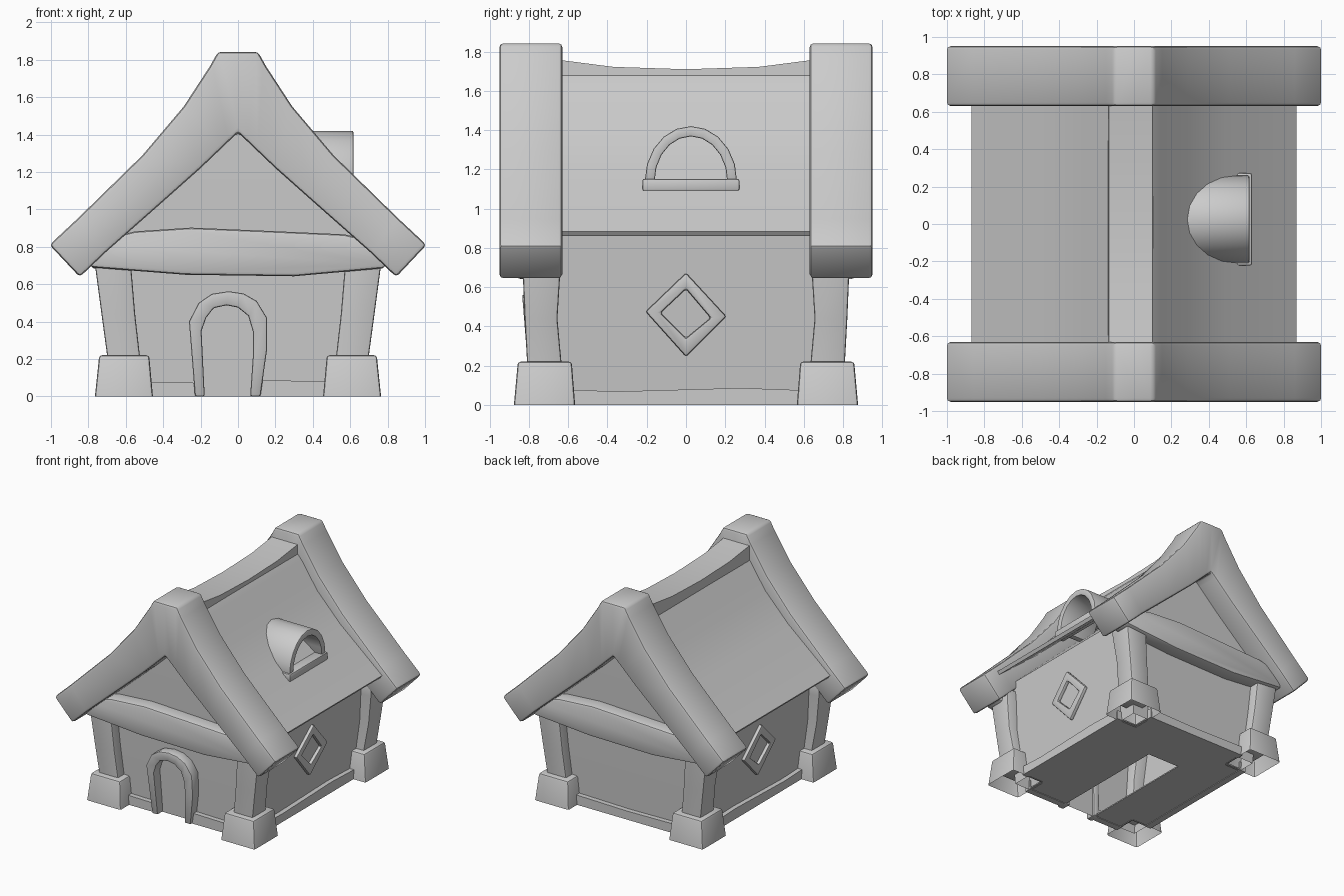
import bpy, bmesh, math

if "Cube" in bpy.data.objects:
    bpy.data.objects.remove(bpy.data.objects["Cube"])

grey = bpy.data.materials.new("plain grey")
grey.diffuse_color = (0.6, 0.6, 0.6, 1)
grey.use_nodes = True
grey.node_tree.nodes["Principled BSDF"].inputs["Base Color"].default_value = grey.diffuse_color

AXES = {'x': lambda u, v, w: (w, u, v),
        'y': lambda u, v, w: (u, w, v),
        'z': lambda u, v, w: (u, v, w)}


def make(name, verts, faces, bevel=0.0):
    bm = bmesh.new()
    vs = [bm.verts.new(v) for v in verts]
    for f in faces:
        bm.faces.new([vs[i] for i in f])
    bmesh.ops.recalc_face_normals(bm, faces=bm.faces[:])
    if bevel:
        sharp = [e for e in bm.edges if len(e.link_faces) == 2 and e.calc_face_angle(0) > 0.7]
        bmesh.ops.bevel(bm, geom=sharp, offset=bevel, segments=2, profile=0.5,
                        affect='EDGES', clamp_overlap=True)
    me = bpy.data.meshes.new(name)
    bm.to_mesh(me)
    bm.free()
    me.materials.append(grey)
    ob = bpy.data.objects.new(name, me)
    bpy.context.collection.objects.link(ob)
    bpy.ops.object.select_all(action='DESELECT')
    ob.select_set(True)
    bpy.context.view_layer.objects.active = ob
    bpy.ops.object.shade_smooth_by_angle(angle=math.radians(32))
    return ob


def loft(name, rings, bevel=0.0, cap_start=True):
    """Skin equal-sized closed rings of points, with capped ends."""
    n = len(rings[0])
    verts = [p for r in rings for p in r]
    faces = [(k * n + i, k * n + (i + 1) % n, (k + 1) * n + (i + 1) % n, (k + 1) * n + i)
             for k in range(len(rings) - 1) for i in range(n)]
    faces.append([(len(rings) - 1) * n + i for i in range(n)])
    if cap_start:
        faces.append(list(range(n)))
    return make(name, verts, faces, bevel)


def prism(name, profile, axis, a, b, bevel=0.0):
    m = AXES[axis]
    return loft(name, [[m(u, v, w) for u, v in profile] for w in (a, b)], bevel)


def frame(name, outer, inner, axis, a, b, closed=False, bevel=0.0):
    """Band between an outer and an inner path, extruded from a to b."""
    m = AXES[axis]
    verts, faces, n = [], [], len(outer)
    for o, i in zip(outer, inner):
        verts += [m(*o, a), m(*o, b), m(*i, b), m(*i, a)]
    for k in range(n if closed else n - 1):
        j = (k + 1) % n
        faces += [(4 * k + c, 4 * k + (c + 1) % 4, 4 * j + (c + 1) % 4, 4 * j + c) for c in range(4)]
    if not closed:
        faces += [(0, 1, 2, 3), tuple(4 * n - 4 + c for c in range(4))]
    return make(name, verts, faces, bevel)


def rect(x0, x1, y0, y1, z):
    return [(x0, y0, z), (x1, y0, z), (x1, y1, z), (x0, y1, z)]


def mirrored(half):
    """Right half of a profile, centre point first -> both halves."""
    return half + [(-x, z) for x, z in reversed(half) if x > 0]


# walls with gable ends, leaning slightly outwards
walls = rect(-.61, .61, -.722, .722, 0) + rect(-.685, .685, -.755, .755, .86) + [(0, -.755, 1.5), (0, .755, 1.5)]
make("walls", walls, [(0, 1, 5, 4), (1, 2, 6, 5), (2, 3, 7, 6), (3, 0, 4, 7),
                      (4, 5, 8), (6, 7, 9), (5, 6, 9, 8), (7, 4, 8, 9)])

# floor, notched at the footings and with a slot behind the door
prism("floor", [(-.47, -.72), (-.2, -.72), (-.2, .3), (.1, .3), (.1, -.72), (.47, -.72),
                (.47, -.58), (.61, -.58), (.61, .58), (.47, .58), (.47, .72),
                (-.47, .72), (-.47, .58), (-.61, .58), (-.61, -.58), (-.47, -.58)], 'z', 0.005, 0.015)

# slightly wavy base trim between the footings, interrupted at the door
side_wave = [(-.58, 0), (.58, 0), (.58, .075), (.28, .086), (-.36, .068), (-.58, .077)]
for s, n in ((-1, "left"), (1, "right")):
    prism(n + "_base_trim", side_wave, 'x', s * .60, s * .655)
prism("back_base_trim", [(-.47, 0), (.47, 0), (.47, .08), (0, .07), (-.47, .077)], 'y', .71, .765)
prism("front_left_base_trim", [(-.47, 0), (-.2, 0), (-.2, .072), (-.47, .077)], 'y', -.765, -.71)
prism("front_right_base_trim", [(.09, 0), (.47, 0), (.47, .08), (.09, .087)], 'y', -.765, -.71)

# corner posts on tapered footing blocks
for sx, nx in ((-1, "left"), (1, "right")):
    for sy, ny in ((-1, "front"), (1, "back")):
        levels = [(.515, .69, .635, .805, .08), (.525, .70, .635, .81, .22),
                  (.55, .73, .655, .822, .44), (.57, .762, .64, .832, .68), (.58, .765, .64, .832, .78)]
        loft(f"{ny}_{nx}_post", [rect(sx * a, sx * b, sy * c, sy * d, z)
                                 for a, b, c, d, z in levels], .012)
        loft(f"{ny}_{nx}_footing", [rect(sx * .455, sx * .765, sy * .565, sy * .877, 0),
                                    rect(sx * .475, sx * .742, sy * .582, sy * .857, .22)],
             .015, cap_start=False)

# thick gable rafters and bowed cross beams, front and back
raft_out = mirrored([(0, 1.842), (.107, 1.842), (.15, 1.765), (.29, 1.55), (.51, 1.29),
                     (.86, .948), (1.008, .81)])
raft_in = mirrored([(0, 1.41), (.04, 1.373), (.09, 1.325), (.2, 1.22), (.40, 1.042),
                    (.71, .768), (.846, .638)])
# rotate the paths so they run from the left foot over the ridge to the right foot
raft_out, raft_in = raft_out[7:] + raft_out[:7], raft_in[7:] + raft_in[:7]
beam = [(-.79, .69), (-.28, .65), (.30, .642), (.79, .686), (.76, .82), (.57, .866),
        (.15, .885), (-.25, .902), (-.55, .882), (-.76, .83)]
for s, n in ((-1, "front"), (1, "back")):
    frame(n + "_rafters", raft_out, raft_in, 'y', s * .63, s * .951, bevel=.02)
    prism(n + "_beam", [(-s * x, z) for x, z in beam], 'y', s * .70, s * .865, .02)

# curved roof slab, its eaves cut square to the slope
prism("roof", mirrored([(0, 1.68), (.10, 1.68), (.14, 1.635), (.28, 1.425), (.49, 1.205), (.87, .884),
                        (.852, .86), (.46, 1.185), (.25, 1.40), (.10, 1.60), (0, 1.64)]),
      'y', -.64, .64)

# sagging ridge cap
loft("ridge_cap", [[(-.14, y, 1.60), (-.135, y, z), (.10, y, z), (.105, y, 1.60)]
                   for y, z in ((-.65, 1.758), (-.37, 1.722), (0, 1.71), (.37, 1.722), (.65, 1.758))])


# arched dormer on the right slope, with sill
def arch(r, h, n=10):
    return [(.025 - r * math.cos(math.pi * i / n), 1.14 + h * math.sin(math.pi * i / n))
            for i in range(n + 1)]


frame("dormer_arch", arch(.235, .28), arch(.185, .228), 'x', .28, .617, bevel=.008)
prism("dormer_sill", [(-.222, 1.09), (.272, 1.09), (.272, 1.152), (-.222, 1.152)], 'x', .54, .63, .01)

# diamond window frames on both sides, leaning with the walls
outer = [(0, .673), (.206, .45), (0, .245), (-.206, .475)]
inner = [(0, .59), (.125, .443), (0, .34), (-.13, .468)]
for s, n in ((-1, "left"), (1, "right")):
    win = frame(n + "_window_frame", outer, inner, 'x', s * .60, s * .638, closed=True, bevel=.012)
    for v in win.data.vertices:
        v.co.x += s * .085 * v.co.z

# crooked arched door frame, leaning with the front wall
door_out = [(-.23, 0), (-.262, .40), (-.21, .50), (-.14, .548), (-.05, .562), (.03, .55),
            (.10, .51), (.155, .42), (.155, .25), (.12, 0)]
door_in = [(-.178, 0), (-.195, .35), (-.17, .42), (-.13, .472), (-.06, .487), (0, .475),
           (.055, .43), (.08, .345), (.08, .22), (.065, 0)]
door = frame("door_frame", door_out, door_in, 'y', -.70, -.79, bevel=.01)
for v in door.data.vertices:
    v.co.y -= .08 * v.co.z
